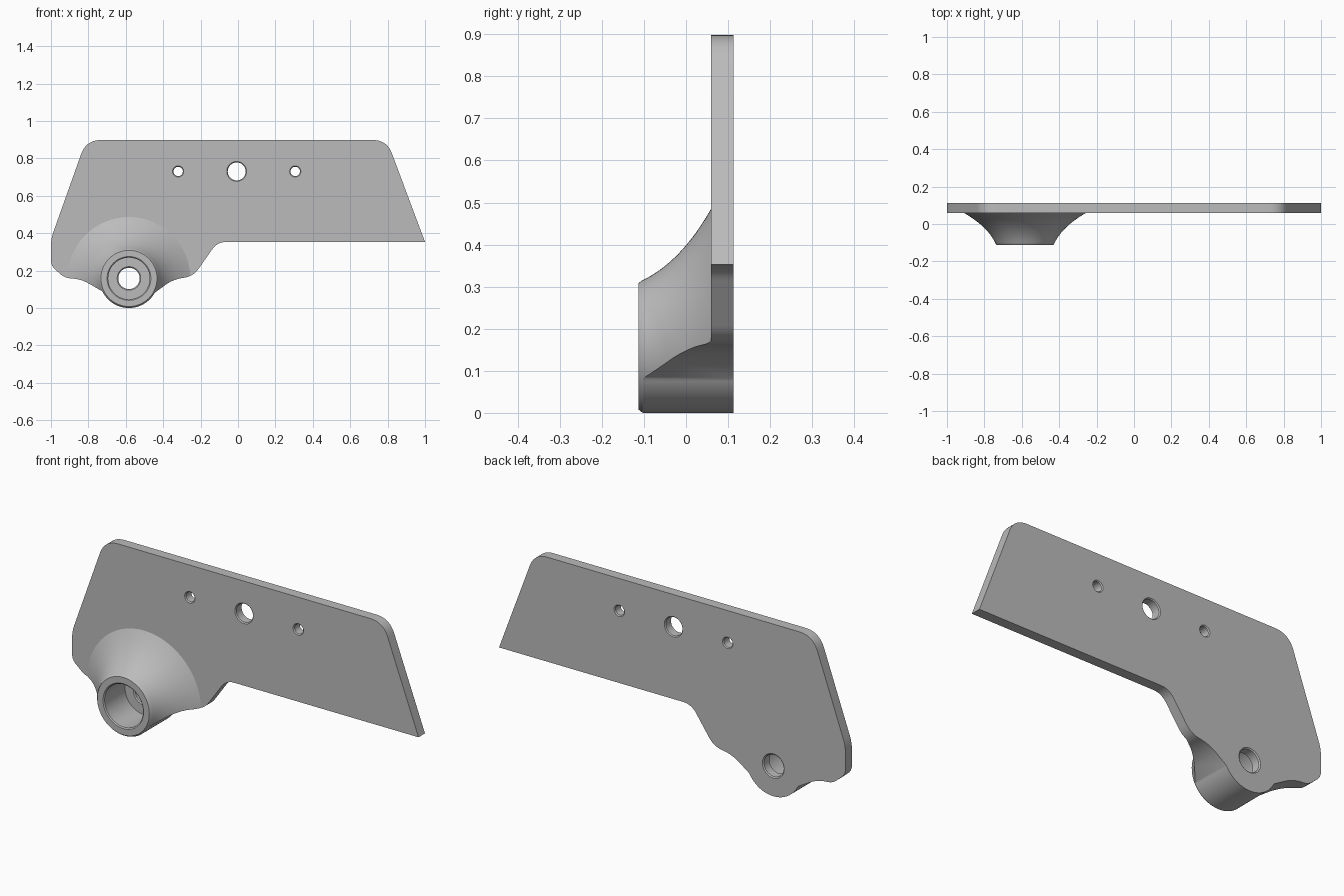
import bpy, bmesh, math
from mathutils import Vector

if "Cube" in bpy.data.objects:
    bpy.data.objects.remove(bpy.data.objects["Cube"], do_unlink=True)

FRONT, FACE, BACK = -0.113, 0.06, 0.113     # boss rim, plate front, plate back
BX, BZ, BR = -0.583, 0.158, 0.158           # boss centre and radius

grey = bpy.data.materials.new("light grey")
grey.use_nodes = True
colour = (0.5, 0.5, 0.5, 1)
grey.diffuse_color = colour
grey.node_tree.nodes["Principled BSDF"].inputs["Base Color"].default_value = colour


def to_object(bm, name):
    bmesh.ops.recalc_face_normals(bm, faces=bm.faces)
    mesh = bpy.data.meshes.new(name)
    bm.to_mesh(mesh)
    bm.free()
    mesh.materials.append(grey)
    obj = bpy.data.objects.new(name, mesh)
    bpy.context.collection.objects.link(obj)
    return obj


def prism(name, outline, y0, y1):
    """Extrude an x-z outline along y."""
    bm = bmesh.new()
    face = bm.faces.new([bm.verts.new((p[0], y0, p[1])) for p in outline])
    ext = bmesh.ops.extrude_face_region(bm, geom=[face])["geom"]
    bmesh.ops.translate(bm, vec=(0, y1 - y0, 0),
                        verts=[v for v in ext if isinstance(v, bmesh.types.BMVert)])
    return to_object(bm, name)


def lathe(name, cx, cz, profile, steps):
    """Revolve (y, radius) points around a y axis, with flat end caps."""
    bm = bmesh.new()
    rings = []
    for y, r in profile:
        angles = [math.tau * i / steps for i in range(steps)]
        rings.append([bm.verts.new((cx + r * math.cos(a), y, cz + r * math.sin(a)))
                      for a in angles])
    for a, b in zip(rings, rings[1:]):
        for i in range(steps):
            j = (i + 1) % steps
            bm.faces.new((a[i], a[j], b[j], b[i]))
    bm.faces.new(rings[0])
    bm.faces.new(rings[-1])
    return to_object(bm, name)


def bezier(a, b, c, n):
    return [a * (1 - t) ** 2 + b * 2 * t * (1 - t) + c * t * t
            for t in (i / n for i in range(n + 1))]


def rounded(corners):
    """Round each inner corner (x, z, setback) of an open path."""
    pts = [Vector(c[:2]) for c in corners]
    path = [pts[0]]
    for i in range(1, len(pts) - 1):
        p, s = pts[i], corners[i][2]
        path += bezier(p + (pts[i - 1] - p).normalized() * s, p,
                       p + (pts[i + 1] - p).normalized() * s, 10)
    return path + [pts[-1]]


def combine(target, tool, operation):
    mod = target.modifiers.new(operation, "BOOLEAN")
    mod.operation, mod.solver, mod.object = operation, "EXACT", tool
    bpy.context.view_layer.objects.active = target
    bpy.ops.object.modifier_apply(modifier=mod.name)
    bpy.data.objects.remove(tool, do_unlink=True)


# Outline: scalloped lower edge, boss arc, then the trapezoid plate
start, end = math.radians(206), math.radians(334)
arc = [Vector((BX + BR * math.cos(a), BZ + BR * math.sin(a)))
       for a in (start + (end - start) * i / 48 for i in range(49))]
outline = arc[:-1] + rounded([
    tuple(arc[-1]) + (0,), (-0.34, 0.155, 0.05), (-0.24, 0.168, 0.05),
    (-0.11, 0.353, 0.048), (1.0, 0.353, 0), (0.796, 0.898, 0.075),
    (-0.812, 0.898, 0.08), (-1.0, 0.37, 0.04), (-1.0, 0.225, 0.03),
    (-0.925, 0.16, 0.03), (-0.84, 0.155, 0.05), tuple(arc[0]) + (0,)])[1:-1]
clean = [p for i, p in enumerate(outline) if (p - outline[i - 1]).length > 1e-4]

# Plate slab plus flared boss, trimmed to the outline
bracket = prism("bracket_plate", [(-1.2, -0.3), (1.2, -0.3), (1.2, 1.2), (-1.2, 1.2)], FACE, BACK)
flare = bezier(Vector((-0.106, 0.156)), Vector((-0.012, 0.2)), Vector((FACE, 0.328)), 20)
boss = lathe("boss", BX, BZ, [(FRONT, 0.15)] + [tuple(p) for p in flare] + [(0.09, 0.328)], 96)
combine(bracket, boss, "UNION")
combine(bracket, prism("trim", clean, -0.4, 0.4), "INTERSECT")

# Chamfered through holes
C = 0.005
for x, z, r in ((-0.32, 0.73, 0.025), (-0.007, 0.73, 0.048), (0.306, 0.73, 0.025)):
    shape = [(FACE - 0.02, r + C), (FACE, r + C), (FACE + C, r),
             (BACK - C, r), (BACK, r + C), (BACK + 0.02, r + C)]
    combine(bracket, lathe("hole", x, z, shape, 48), "DIFFERENCE")

# Counterbored boss hole
bore = [(FRONT - 0.02, 0.117), (FRONT, 0.117), (FRONT + C, 0.111), (FACE, 0.111),
        (FACE, 0.063), (FACE + C, 0.057), (BACK - C, 0.057), (BACK, 0.063), (BACK + 0.02, 0.063)]
combine(bracket, lathe("bore", BX, BZ, bore, 64), "DIFFERENCE")

# Smooth curved walls, keep edges crisp
bpy.ops.object.select_all(action="DESELECT")
bracket.select_set(True)
bpy.context.view_layer.objects.active = bracket
bpy.ops.object.shade_smooth_by_angle(angle=math.radians(25))
